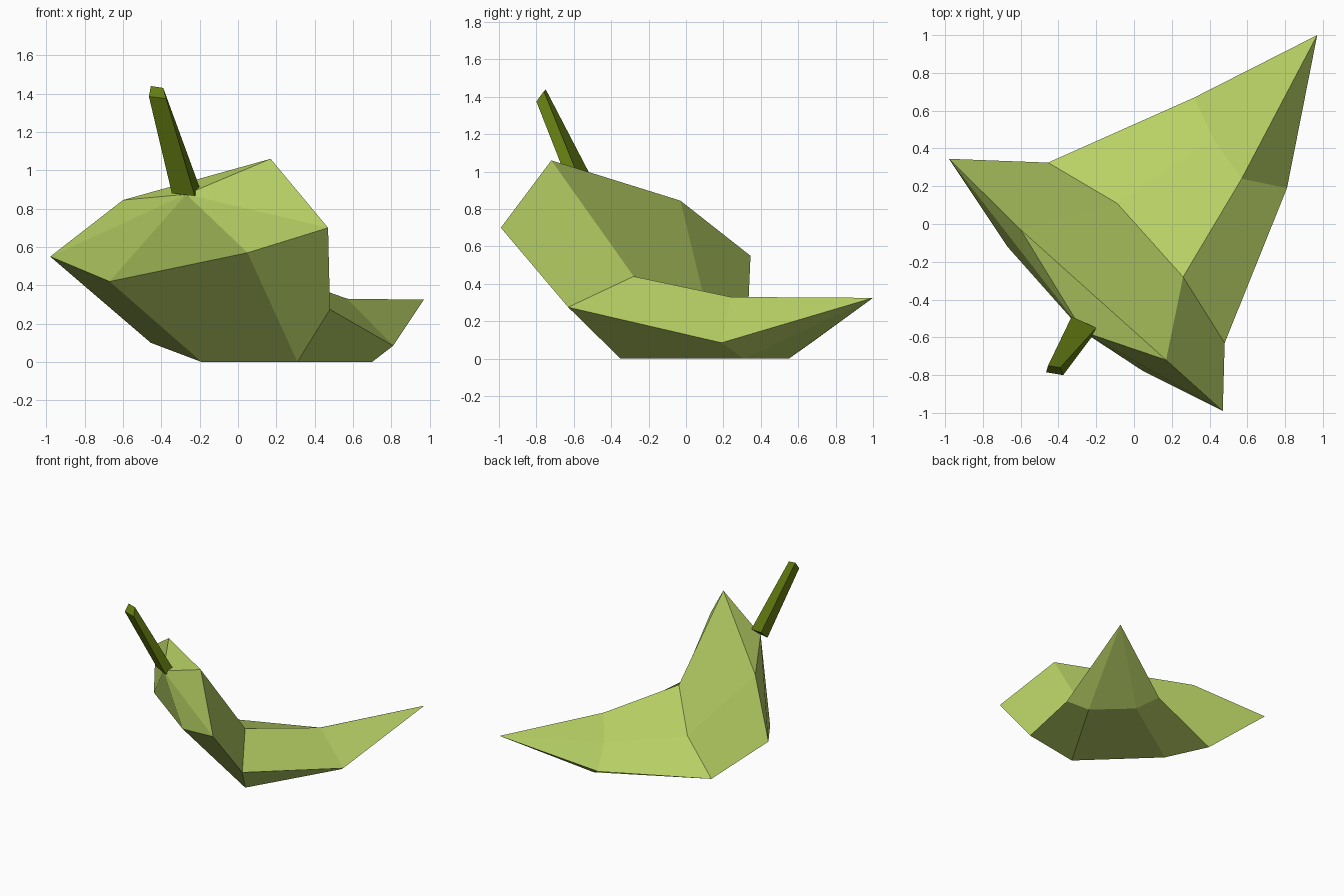
import bpy, bmesh

if "Cube" in bpy.data.objects:
    bpy.data.objects.remove(bpy.data.objects["Cube"])


def material(name, rgb):
    m = bpy.data.materials.new(name)
    m.diffuse_color = (*rgb, 1)
    m.use_nodes = True
    m.node_tree.nodes["Principled BSDF"].inputs["Base Color"].default_value = m.diffuse_color
    return m


def build(name, points, faces, mat):
    """Closed faceted solid; each letter in a face names one corner."""
    bm = bmesh.new()
    v = {k: bm.verts.new(p) for k, p in points.items()}
    for f in faces.split():
        bm.faces.new([v[c] for c in f])
    bmesh.ops.recalc_face_normals(bm, faces=bm.faces)
    me = bpy.data.meshes.new(name)
    bm.to_mesh(me)
    bm.free()
    me.materials.append(mat)
    ob = bpy.data.objects.new(name, me)
    bpy.context.collection.objects.link(ob)
    return ob


leaf_green = material("leaf green", (0.48, 0.64, 0.13))
stem_green = material("dark stem green", (0.13, 0.205, 0.006))

# Thick curled leaf: one long front lobe (A), two side tips (B, C), heel (S)
leaf_points = {
    # lobe tips and the heel where the stem joins
    "A": (0.97, 1.00, 0.325), "B": (-0.98, 0.345, 0.55),
    "C": (0.47, -0.99, 0.70), "S": (-0.27, -0.57, 0.875),
    # ring around the long lobe
    "P": (0.32, 0.67, 0.085), "R": (0.44, 0.55, 0.0),
    "O": (0.70, 0.31, 0.0), "I": (0.81, 0.19, 0.085),
    "H": (0.57, 0.24, 0.33), "T": (0.42, 0.45, 0.21),
    # ring around the fold
    "L": (-0.455, 0.325, 0.10), "M": (-0.19, 0.13, 0.0),
    "N": (0.31, -0.35, 0.0), "F": (0.48, -0.63, 0.275),
    "G": (0.26, -0.28, 0.44), "Q": (-0.09, 0.11, 0.27),
    # ring around the raised back
    "D": (0.17, -0.72, 1.06), "E": (-0.60, -0.03, 0.845),
    "J": (-0.67, -0.12, 0.42), "K": (0.05, -0.78, 0.57),
}
leaf_faces = ("MNOR FION LMRP APR ARO AOI AIH AHT ATP "   # long lobe
              "GHIF GQTH QLPT "                           # inner floor
              "MJKN BJML KCFN DGQE EQLB DCFG "            # raised back
              "SDE SEB SBJ SJK SKC SCD")                  # heel
build("leaf", leaf_points, leaf_faces, leaf_green)

# Tapered four-sided stem
stem_points = {
    "a": (-0.345, -0.55, 0.88), "b": (-0.225, -0.60, 0.865),
    "c": (-0.20, -0.55, 0.91), "d": (-0.33, -0.49, 0.94),
    "e": (-0.465, -0.785, 1.385), "f": (-0.375, -0.80, 1.375),
    "g": (-0.39, -0.76, 1.43), "h": (-0.455, -0.75, 1.44),
}
build("stem", stem_points, "abcd efgh abfe bcgf cdhg daeh", stem_green)
